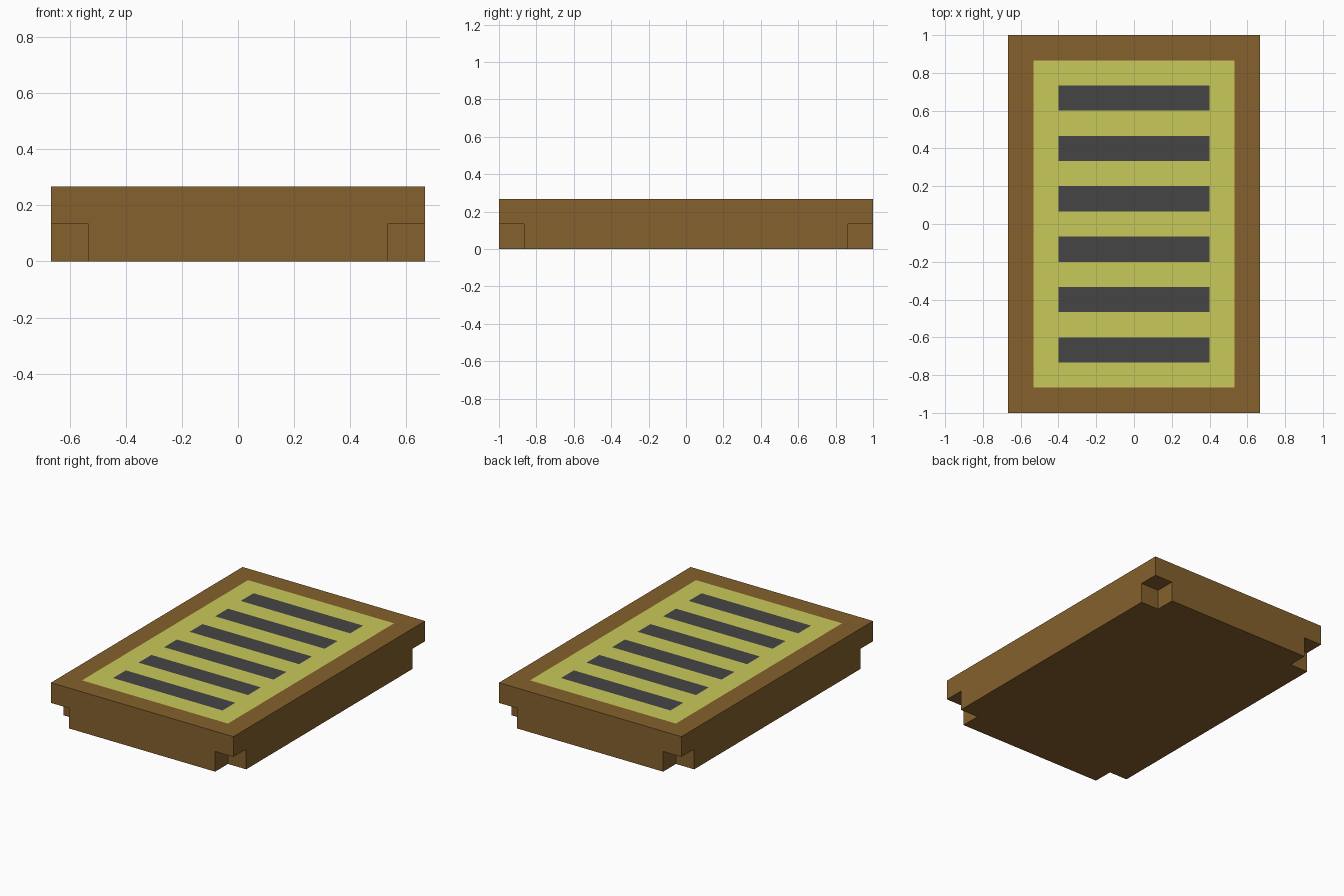
import bpy, bmesh
from mathutils import Vector

if "Cube" in bpy.data.objects:
    bpy.data.objects.remove(bpy.data.objects["Cube"])

U = 2 / 15  # design unit: the block is 10 x 15 x 2 units


def material(name, rgb):
    m = bpy.data.materials.new(name)
    m.diffuse_color = (*rgb, 1)
    m.use_nodes = True
    m.node_tree.nodes["Principled BSDF"].inputs["Base Color"].default_value = m.diffuse_color
    return m


# Cut positions in units: borders, notches and stripe edges
xs = [-5, -4, -3, 3, 4, 5]
ys = [-7.5, -6.5] + [-5.5 + i for i in range(12)] + [6.5, 7.5]
zs = [0, 1, 2]
cuts = (xs, ys, zs)
size = [len(c) - 1 for c in cuts]


def solid(c):
    """Full block, less a cube-shaped notch under each corner."""
    if any(not 0 <= c[a] < size[a] for a in range(3)):
        return False
    return not (c[2] == 0 and c[0] in (0, size[0] - 1) and c[1] in (0, size[1] - 1))


def top_colour(x, y):
    """0 brown rim, 1 yellow panel, 2 dark stripes."""
    if abs(x) > 4 or abs(y) > 6.5:
        return 0
    if abs(x) < 3 and abs(y) < 5.5 and int(y + 5.5) % 2 == 0:
        return 2
    return 1


bm = bmesh.new()
for i in range(size[0]):
    for j in range(size[1]):
        for k in range(size[2]):
            cell = (i, j, k)
            if not solid(cell):
                continue
            # Outer faces of each cell only
            for a in range(3):
                b, c = (a + 1) % 3, (a + 2) % 3
                for side in (0, 1):
                    n = list(cell)
                    n[a] += 2 * side - 1
                    if solid(n):
                        continue
                    loop = [(0, 0), (1, 0), (1, 1), (0, 1)]
                    if side == 0:
                        loop.reverse()
                    verts = []
                    for p, q in loop:
                        v = Vector()
                        v[a] = cuts[a][cell[a] + side]
                        v[b] = cuts[b][cell[b] + p]
                        v[c] = cuts[c][cell[c] + q]
                        verts.append(bm.verts.new(v * U))
                    f = bm.faces.new(verts)
                    if a == 2 and side == 1:
                        mid = f.calc_center_median() / U
                        f.material_index = top_colour(mid.x, mid.y)
bmesh.ops.remove_doubles(bm, verts=bm.verts, dist=1e-4)

mesh = bpy.data.meshes.new("striped_block")
bm.to_mesh(mesh)
bm.free()
for m in (material("brown", (0.235, 0.120, 0.026)),
          material("yellow", (0.584, 0.584, 0.102)),
          material("dark_grey", (0.060, 0.060, 0.060))):
    mesh.materials.append(m)
block = bpy.data.objects.new("striped_block", mesh)
bpy.context.collection.objects.link(block)
